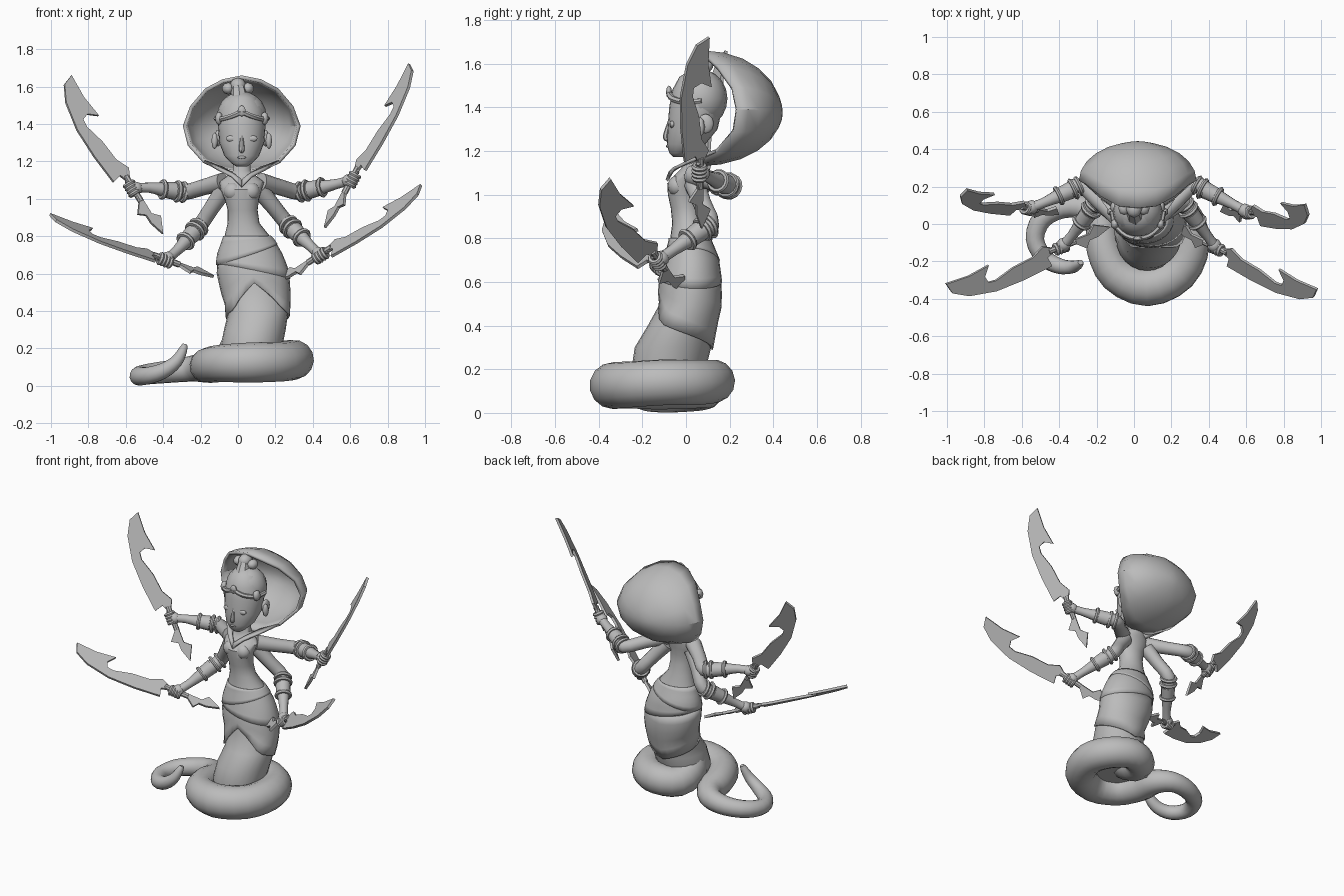
import bpy, bmesh, math
from mathutils import Vector

if "Cube" in bpy.data.objects:
    bpy.data.objects.remove(bpy.data.objects["Cube"])

stone = bpy.data.materials.new("grey_stone")
stone.diffuse_color = (0.5, 0.5, 0.5, 1)
stone.use_nodes = True
stone.node_tree.nodes["Principled BSDF"].inputs["Base Color"].default_value = stone.diffuse_color
CX = 0.02  # centre line of the upper body


def finish(ob, name, angle=40):
    ob.name = name
    ob.data.materials.clear()
    ob.data.materials.append(stone)
    bpy.ops.object.select_all(action='DESELECT')
    ob.select_set(True)
    bpy.context.view_layer.objects.active = ob
    bpy.ops.object.shade_smooth_by_angle(angle=math.radians(angle))
    return ob


def mesh(name, verts, faces, angle=40, thick=0):
    me = bpy.data.meshes.new(name)
    me.from_pydata([tuple(v) for v in verts], [], faces)
    bm = bmesh.new()
    bm.from_mesh(me)
    bmesh.ops.remove_doubles(bm, verts=bm.verts, dist=1e-5)
    bmesh.ops.recalc_face_normals(bm, faces=bm.faces)
    bm.to_mesh(me)
    bm.free()
    ob = bpy.data.objects.new(name, me)
    bpy.context.collection.objects.link(ob)
    if thick:
        m = ob.modifiers.new("thickness", 'SOLIDIFY')
        m.thickness, m.offset = thick, 0
    return finish(ob, name, angle)


def skin(name, rings, caps=True, **kw):
    n = len(rings[0])
    verts = [v for r in rings for v in r]
    faces = [(i * n + j, i * n + (j + 1) % n, (i + 1) * n + (j + 1) % n, (i + 1) * n + j)
             for i in range(len(rings) - 1) for j in range(n)]
    if caps:
        faces += [tuple(range(n)), tuple(range(len(verts) - n, len(verts)))]
    return mesh(name, verts, faces, **kw)


def tube(name, pts, segs=12, sub=3, **kw):
    # round sweep through (x, y, z, radius) points
    P = [Vector(p) for p in pts]
    path = []
    for i in range(len(P) - 1):
        a, b, c, d = P[max(i - 1, 0)], P[i], P[i + 1], P[min(i + 2, len(P) - 1)]
        for k in range(sub):
            t = k / sub
            path.append(0.5 * (2 * b + (c - a) * t + (2 * a - 5 * b + 4 * c - d) * t * t
                               + (3 * b - a - 3 * c + d) * t ** 3))
    path.append(P[-1])
    rings, side = [], None
    for i, p in enumerate(path):
        d = (path[min(i + 1, len(path) - 1)] - path[max(i - 1, 0)]).to_3d().normalized()
        side = d.orthogonal() if side is None else side - d * side.dot(d)
        side.normalize()
        up = d.cross(side)
        rings.append([p.to_3d() + p.w * (side * math.cos(a) + up * math.sin(a))
                      for a in (2 * math.pi * j / segs for j in range(segs))])
    return skin(name, rings, **kw)


def blob(name, loc, scale, seg=12):
    bpy.ops.mesh.primitive_uv_sphere_add(segments=seg, ring_count=seg * 2 // 3, location=loc)
    ob = bpy.context.object
    ob.scale = scale
    return finish(ob, name, 60)


def bangle(name, loc, axis, R, r):
    bpy.ops.mesh.primitive_torus_add(location=loc, major_radius=R, minor_radius=r,
                                     major_segments=14, minor_segments=6,
                                     rotation=Vector(axis).to_track_quat('Z', 'Y').to_euler())
    return finish(bpy.context.object, name)


# torso and hips: z, centre x, centre y, half width, half depth
BODY = [(.12, .07, -.1, .15, .15), (.2, .07, -.08, .165, .17), (.3, .09, -.06, .165, .175),
        (.4, .11, -.02, .16, .155), (.5, .095, .02, .178, .14), (.6, .08, .02, .188, .137),
        (.7, .065, .025, .168, .12), (.78, .055, .02, .132, .095), (.87, .03, .01, .085, .073),
        (.94, .025, 0, .08, .07), (1.0, .02, -.01, .092, .073), (1.05, .017, -.006, .11, .08),
        (1.09, CX, .012, .12, .064), (1.12, CX, .03, .08, .052), (1.15, CX, .035, .048, .045),
        (1.26, CX, .03, .042, .042)]


def body_point(z, a, s=1.0):
    for p, q in zip(BODY, BODY[1:]):
        if z <= q[0]:
            break
    t = (z - p[0]) / (q[0] - p[0])
    cx, cy, rx, ry = (p[i] + (q[i] - p[i]) * t for i in range(1, 5))
    return Vector((cx + s * rx * math.cos(a), cy + s * ry * math.sin(a), z))


ANG = [2 * math.pi * j / 24 for j in range(24)]
skin("torso_body", [[body_point(r[0], a) for a in ANG] for r in BODY])


def wrap(name, top, bottom, s0, s1):
    # cloth layer following the hips between two hem heights
    rings = [[body_point(bottom(a) + (top(a) - bottom(a)) * k / 5, a, s1 + (s0 - s1) * k / 5)
              for a in ANG] for k in range(6)]
    skin(name, rings, caps=False, thick=.01)


def front_angle(a):
    return abs((a + math.pi / 2 + math.pi) % (2 * math.pi) - math.pi)


def hem(a):
    f = front_angle(a)
    return .55 - .14 * min(1, f / .9) - .12 * max(0, f - .9) / 2.24


wrap("lower_skirt", lambda a: .66 - .05 * math.sin(a), hem, 1.0, 1.035)
wrap("upper_skirt", lambda a: .77 + .03 * math.cos(a),
     lambda a: .61 - .04 * math.cos(a) - .01 * math.sin(a), 1.01, 1.03)
wrap("sash", lambda a: .8, lambda a: .7 + .055 * math.cos(a), 1.02, 1.045)
for s in (-1, 1):
    blob("bust", (CX + s * .047, -.04, 1.04), (.05, .044, .048))

# coiled tail
tube("tail", [(.07, -.1, .27, .13), (-.0, -.04, .18, .11), (.01, .07, .14, .1), (.12, .125, .145, .1),
              (.25, .05, .14, .105), (.3, -.1, .14, .106), (.235, -.26, .13, .106),
              (.07, -.335, .125, .107), (-.09, -.27, .12, .1), (-.16, -.13, .11, .095),
              (-.18, .0, .1, .082), (-.26, .085, .09, .068), (-.38, .09, .075, .06),
              (-.49, .03, .062, .055), (-.53, -.08, .052, .05), (-.48, -.18, .055, .047),
              (-.4, -.225, .08, .042), (-.33, -.23, .13, .034), (-.295, -.215, .19, .024),
              (-.285, -.205, .22, .014)], segs=14, angle=60)

# head with face
HEAD = [(1.172, -.035, .028, .022), (1.19, -.028, .055, .048), (1.23, 0, .093, .088),
        (1.3, .03, .12, .115), (1.4, .045, .128, .122), (1.48, .05, .118, .113),
        (1.54, .05, .08, .08), (1.57, .05, .03, .03)]
skin("head", [[Vector((CX + rx * math.cos(a), cy + ry * math.sin(a), z)) for a in ANG]
              for z, cy, rx, ry in HEAD], angle=60)
blob("hair_cap", (CX, .065, 1.44), (.133, .125, .135), 16)
tube("nose", [(CX, -.072, 1.345, .008), (CX, -.084, 1.3, .012), (CX, -.09, 1.262, .016),
              (CX, -.08, 1.25, .008)], segs=8)
blob("lips", (CX, -.082, 1.222), (.024, .01, .008), 8)
for s in (-1, 1):
    blob("eyelid", (CX + s * .052, -.062, 1.322), (.034, .014, .018), 10)
    blob("ear", (CX + s * .127, .09, 1.325), (.02, .038, .045), 10)
    blob("earring", (CX + s * .145, .065, 1.31), (.02, .022, .045), 6)
    blob("temple_ornament", (CX + s * .122, .0, 1.43), (.024, .03, .036), 6)
    tube("circlet", [(CX, -.078, 1.465, .014), (CX + s * .06, -.062, 1.44, .014),
                     (CX + s * .12, -.005, 1.425, .014), (CX + s * .14, .07, 1.43, .012)], segs=6)
    blob("bun_side", (s * .052, .085, 1.59), (.034, .04, .032), 8)
blob("circlet_jewel", (CX, -.078, 1.47), (.025, .014, .03), 6)
blob("bun", (0, .08, 1.605), (.045, .05, .042), 8)
tube("bun_stem", [(.01, .03, 1.52, .05), (0, .07, 1.6, .035)], segs=8)

# hood: rim as height, half width, depth, drawn back into a bowl
RIM = [(1.65, 0, .085), (1.63, .1, .095), (1.582, .19, .145), (1.49, .268, .21), (1.39, .305, .23),
       (1.29, .28, .215), (1.2, .2, .14), (1.155, .1, .065), (1.14, 0, .06)]
loop = [(w, y, z) for z, w, y in RIM] + [(-w, y, z) for z, w, y in RIM[-2:0:-1]]
hood = []
for k in range(7):
    t = k / 6 * math.pi / 2
    c, s = max(math.cos(t), .12), math.sin(t)
    hood.append([Vector((CX + w * c, y + (.43 - y) * s, 1.375 + (z - 1.375) * c))
                 for w, y, z in loop])
verts = [v for r in hood for v in r] + [Vector((CX, .433, 1.375))]
n = len(loop)
faces = [(i * n + j, i * n + (j + 1) % n, (i + 1) * n + (j + 1) % n, (i + 1) * n + j)
         for i in range(6) for j in range(n)] + [(6 * n + j, 6 * n + (j + 1) % n, 7 * n)
                                                 for j in range(n)]
mesh("hood", verts, faces, angle=35, thick=.02)

# pointed collar joining the hood to the chest
for s in (-1, 1):
    pts = [(.2, .135, 1.2), (.12, .02, 1.155), (.055, -.055, 1.12), (0, -.088, 1.065),
           (0, -.075, 1.1), (.04, -.03, 1.13), (.1, .065, 1.165)]
    mesh("collar", [(CX + s * x, y, z) for x, y, z in pts],
         [(0, 1, 5, 6), (1, 2, 5), (2, 3, 4, 5)], thick=.014)

# sword outline: along the blade, across the blade
SWORD = [(.695, .035), (.67, -.03), (.58, -.08), (.42, -.11), (.25, -.105), (.08, -.085), (.095, -.03),
         (.06, -.014), (-.08, -.014), (-.135, -.06), (-.16, -.02), (-.21, -.018), (-.29, .01),
         (-.2, .055), (-.165, .014), (-.08, .014), (.06, .014), (.11, .04), (.18, 0),
         (.3, -.015), (.41, -.05), (.455, -.045), (.47, -.005), (.435, .05), (.56, .03)]


def sword(hand, axis, across):
    A = Vector(axis).normalized()
    W = Vector(across)
    W = (W - A * W.dot(A)).normalized()
    N = A.cross(W) * .008
    H, m = Vector(hand), len(SWORD)
    flat = [H + A * a + W * b for a, b in SWORD]
    mesh("sword", [p + N for p in flat] + [p - N for p in flat],
         [tuple(range(m)), tuple(range(m, 2 * m))]
         + [(i, (i + 1) % m, m + (i + 1) % m, m + i) for i in range(m)], angle=20)
    tube("sword_grip", [(*(H - A * .08), .017), (*(H + A * .08), .017)], segs=8, sub=1)
    return A


def arm(shoulder, elbow, wrist, hand, axis, across):
    S, E, Wr, H = map(Vector, (shoulder, elbow, wrist, hand))
    tube("arm", [(*S, .05), (*S.lerp(E, .5), .043), (*E, .042), (*E.lerp(Wr, .4), .043),
                 (*Wr, .027), (*H, .03)], segs=12, angle=60)
    d = (Wr - E).normalized()
    for t, R in ((.04, .047), (.2, .049), (.6, .044)):
        bangle("bangle", E.lerp(Wr, t), d, R, .012)
    c0, c1 = E.lerp(Wr, .28), E.lerp(Wr, .62)
    tube("bracer", [(*c0, .048), (*c1, .042)], segs=12, sub=1)
    # fist closed around the grip
    A = sword(hand, axis, across)
    out = (H - Wr).normalized()
    blob("fist", H - out * .015, (.038, .038, .036), 10)
    for k in range(4):
        p = H + A * (k - 1.5) * .019
        bangle("finger", p + out * .008, A, .025, .012)
    tube("thumb", [(*Wr.lerp(H, .5), .016), (*(H + A * .035 - out * .01), .015),
                   (*(H + A * .045 + out * .02), .01)], segs=8)


arm((-.08, .03, 1.09), (-.285, .205, 1.035), (-.48, .115, 1.06), (-.56, .085, 1.055),
    (-.35, .08, .575), (.75, .5, .4))
arm((.12, .03, 1.09), (.325, .21, 1.035), (.53, .105, 1.08), (.605, .065, 1.1),
    (.335, .01, .63), (-.45, .85, .2))
arm((-.075, .04, 1.05), (-.205, .11, .855), (-.33, -.06, .72), (-.385, -.12, .675),
    (-.6, -.225, .222), (0, .9, .33))
arm((.115, .04, 1.05), (.265, .11, .865), (.39, -.06, .745), (.437, -.125, .7),
    (.575, -.265, .375), (-.2, .85, .42))
